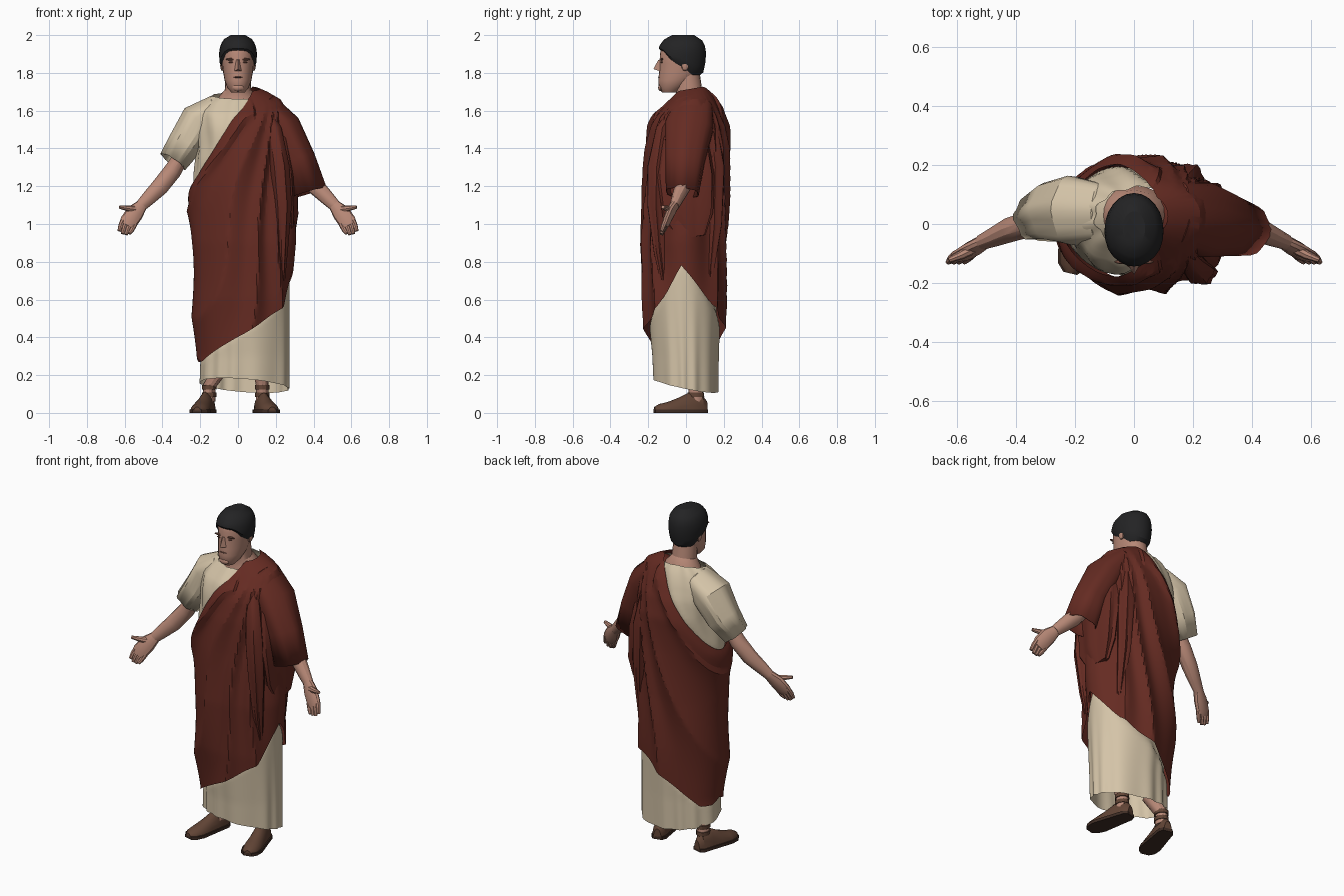
import bpy, bmesh, math
from mathutils import Vector

if "Cube" in bpy.data.objects:
    bpy.data.objects.remove(bpy.data.objects["Cube"])

def mat(name, r, g, b):
    m = bpy.data.materials.new(name)
    m.diffuse_color = (r, g, b, 1)
    m.use_nodes = True
    m.node_tree.nodes["Principled BSDF"].inputs["Base Color"].default_value = m.diffuse_color
    return m

CREAM = mat("cream wool", .66, .55, .39)
RED = mat("dark red wool", .13, .024, .016)
SKIN = mat("skin", .48, .25, .185)
SHADE = mat("lip and brow", .16, .07, .05)
HAIR = mat("black hair", .017, .017, .018)
LEATHER = mat("brown leather", .12, .058, .036)
SOLE = mat("dark sole", .05, .026, .018)

def finish(bm, name, material, thick=0, angle=30):
    bmesh.ops.recalc_face_normals(bm, faces=bm.faces[:])
    me = bpy.data.meshes.new(name)
    bm.to_mesh(me)
    bm.free()
    ob = bpy.data.objects.new(name, me)
    bpy.context.collection.objects.link(ob)
    me.materials.append(material)
    if thick:
        mod = ob.modifiers.new("thickness", 'SOLIDIFY')
        mod.thickness, mod.offset = thick, -1
    bpy.ops.object.select_all(action='DESELECT')
    ob.select_set(True)
    bpy.context.view_layer.objects.active = ob
    bpy.ops.object.shade_smooth_by_angle(angle=math.radians(angle))
    return ob

def loft(name, rings, material, start=True, end=True, thick=0, angle=30, keep=None):
    bm = bmesh.new()
    rows = [[bm.verts.new(p) for p in r] for r in rings]
    n = len(rows[0])
    for r, (a, b) in enumerate(zip(rows, rows[1:])):
        for i in range(n):
            j = (i + 1) % n
            if keep is None or keep[r][i]:
                bm.faces.new((a[i], a[j], b[j], b[i]))
    if start:
        bm.faces.new(rows[0])
    if end:
        bm.faces.new(rows[-1])
    bmesh.ops.delete(bm, geom=[v for v in bm.verts if not v.link_faces], context='VERTS')
    return finish(bm, name, material, thick, angle)

def interp(table, k):
    """Linear lookup in rows of (key, values...)."""
    for a, b in zip(table, table[1:]):
        if k <= b[0]:
            f = max(0, (k - a[0]) / (b[0] - a[0]))
            return [u + (v - u) * f for u, v in zip(a[1:], b[1:])]
    return list(table[-1][1:])

def ramp(x):
    x = max(0, min(1, x))
    return x * x * (3 - 2 * x)

def tube(name, path, material, n=12, start=True, end=True, thick=0, fold=0):
    """Path of (x, y, z, in-plane radius, depth radius)."""
    pts = [Vector(p[:3]) for p in path]
    rings = []
    for i, p in enumerate(path):
        d = (pts[min(i + 1, len(pts) - 1)] - pts[max(i - 1, 0)]).normalized()
        u = d.cross(Vector((0, 1, 0))).normalized()
        v = u.cross(d)
        ring = []
        for k in range(n):
            a = 2 * math.pi * k / n
            w = 1 + fold * i / len(path) * math.cos(6 * a + .6)
            ring.append(pts[i] + (u * math.cos(a) * p[3] + v * math.sin(a) * p[4]) * w)
        rings.append(ring)
    return loft(name, rings, material, start, end, thick)

def blob(name, loc, size, material):
    bm = bmesh.new()
    bmesh.ops.create_uvsphere(bm, u_segments=10, v_segments=6, radius=1)
    for v in bm.verts:
        v.co = Vector(loc) + Vector(c * s for c, s in zip(v.co, size))
    return finish(bm, name, material)

# Body outline: z, xmin, xmax, ymin, ymax
BODY = [(.10, -.215, .28, -.18, .178), (.3, -.207, .28, -.188, .18),
        (.6, -.222, .28, -.215, .19), (.9, -.24, .28, -.222, .195),
        (1.2, -.245, .27, -.208, .21), (1.4, -.222, .26, -.203, .225),
        (1.52, -.225, .265, -.185, .21), (1.6, -.22, .26, -.155, .18),
        (1.66, -.18, .228, -.11, .148), (1.7, -.115, .16, -.07, .12),
        (1.73, -.065, .09, -.045, .1)]
HEM = [(-180, .3), (-155, .27), (-90, .42), (-40, .56), (-25, .64), (-3, .78),
       (20, .68), (45, .57), (90, .45), (120, .35), (145, .27), (165, .27), (180, .3)]

def body(th, z, off):
    x0, x1, y0, y1 = interp(BODY, z)
    p = Vector(((x0 + x1) / 2 + ((x1 - x0) / 2 + off) * math.cos(th),
                (y0 + y1) / 2 + ((y1 - y0) / 2 + off) * math.sin(th), z))
    p.z += .18 * (p.y - .05) * ramp((z - 1.54) / .14)    # collar leans forward
    return p

def hem(th):
    return interp(HEM, math.degrees(th))[0]

def wrap_top(th):
    z = 1.72
    while z > 1.2 and z > 1.2 + 1.6 * (body(th, z, 0).x + .25):
        z -= .002
    return z

# Tunic: only where it shows, easing inwards under the wrap's edges
N = 120
angles = [-math.pi + 2 * math.pi * i / N for i in range(N)]
tops = [wrap_top(t) for t in angles]
rows, shown = [], []
for j in range(61):
    ring, vis = [], []
    for th, top in zip(angles, tops):
        low = .145 - .035 * math.sin(th) - .018 * math.cos(th)
        high = 1.685
        z = low + (high - low) * j / 60
        vis.append(z < hem(th) + .09 or z > top - .14)
        off = -.006 - .02 * ramp((z - hem(th)) / .06) * ramp((top - z) / .06)
        if z < .7:
            off -= .009 * (.7 - z) * (1 + math.sin(12 * th + 2 * math.sin(3 * th)))
        elif z > top:
            off += .005 * math.sin(11 * th + 9 * z) * ramp((z - top) / .08)
        ring.append(body(th, z, off))
    rows.append(ring)
    shown.append(vis)
loft("tunic", rows, CREAM, False, False, keep=shown)

# Red wrap: folds fan out from the left shoulder, thick roll along the top edge
rows = []
M = 52
for j in range(M + 1):
    t = j / M
    ring = []
    for th, top in zip(angles, tops):
        z = hem(th) + (top - hem(th)) * t
        p = body(th, z, 0)
        dx, dz = .2 - p.x, 1.85 - z
        phi = math.atan2(dx, dz)
        grow = min(1, math.hypot(dx, dz) / .7) * (1 - ramp((t - .85) / .15))
        ridge = 1 - abs(math.sin(20 * phi + 1.3 * math.sin(9 * phi) + .5 * math.sin(5 * z + th)))
        off = .001 + .028 * grow * ridge
        if t > .88 and top < 1.7:
            off += .016 * math.sin(math.pi * (t - .88) / .12)
        ring.append(body(th, z, off))
    rows.append(ring)
loft("wrap", rows, RED, False, False, 0, 20)

# Sleeves
tube("right_sleeve", [(-.03, .035, 1.61, .04, .06), (-.12, .04, 1.605, .075, .1),
     (-.205, .045, 1.545, .1, .12), (-.28, .04, 1.425, .088, .1),
     (-.345, .015, 1.33, .074, .074)], CREAM, 24, True, False, .004, .1)
tube("left_sleeve", [(.06, .035, 1.62, .04, .06), (.15, .035, 1.615, .075, .11),
     (.235, .015, 1.51, .097, .13), (.318, -.005, 1.34, .09, .105),
     (.37, -.02, 1.165, .099, .088)], RED, 24, True, False, .004, .06)

# Cloth hanging below the left arm
tube("side_drape", [(.18, 0, 1.6, .02, .05), (.225, 0, 1.45, .055, .12),
     (.255, 0, 1.25, .055, .15), (.27, .01, 1.05, .045, .13),
     (.275, .03, .93, .022, .07)], RED, 24, fold=.2)
tube("front_drape", [(.14, -.05, 1.64, .012, .012), (.19, -.125, 1.5, .04, .035),
     (.22, -.155, 1.3, .05, .05), (.235, -.16, 1.1, .045, .045),
     (.235, -.14, .85, .025, .03), (.235, -.12, .7, .012, .015)], RED, 18, fold=.25)
tube("back_drape", [(.13, .09, 1.64, .012, .012), (.165, .135, 1.5, .035, .035),
     (.19, .155, 1.3, .045, .05), (.2, .15, 1, .035, .04),
     (.21, .125, .72, .012, .018)], RED, 18, fold=.25)

# Arms and hands, palms forward
for s, side in ((-1, "right"), (1, "left")):
    tube(side + "_arm", [(s * .285, .01, 1.38, .04, .045), (s * .347, .003, 1.28, .047, .046),
         (s * .415, -.018, 1.195, .046, .043), (s * .475, -.045, 1.135, .038, .033),
         (s * .515, -.062, 1.095, .031, .026)], SKIN)
    tube(side + "_palm", [(s * .505, -.058, 1.105, .029, .025), (s * .545, -.083, 1.06, .047, .024),
         (s * .58, -.105, 1.01, .047, .02), (s * .59, -.114, .99, .04, .014)], SKIN)
    for k, o in enumerate((-.033, -.011, .011, .033)):
        tip = .95 + (.006 if k in (0, 3) else -.004)
        tube(side + "_finger_%d" % (k + 1),
             [(s * (.575 + o * .85), -.102, 1.015 + o * .5, .0145, .014),
              (s * (.592 + o * .85), -.118, .98 + o * .4, .0135, .013),
              (s * (.602 + o * .8), -.129, tip + o * .2, .01, .009)], SKIN, 8)
    tube(side + "_thumb", [(s * .535, -.08, 1.075, .02, .018), (s * .585, -.105, 1.083, .015, .015),
         (s * .627, -.122, 1.09, .009, .009)], SKIN, 8)

# Neck and head: z, half width, front y, back y
HEAD = [(1.695, .034, -.125, -.05), (1.72, .056, -.143, -.01), (1.76, .071, -.147, .045),
        (1.80, .078, -.143, .078), (1.85, .084, -.14, .09), (1.90, .088, -.138, .093),
        (1.94, .08, -.128, .086), (1.968, .06, -.103, .068), (1.987, .025, -.06, .03)]

def skull(th, z, off=0):
    w, y0, y1 = interp(HEAD, z)
    return Vector(((w + off) * math.cos(th),
                   (y0 + y1) / 2 + ((y1 - y0) / 2 + off) * math.sin(th), z))

turn = [2 * math.pi * i / 24 for i in range(24)]
loft("head", [[skull(t, r[0]) for t in turn] for r in HEAD], SKIN)
tube("neck", [(0, .03, 1.6, .13, .1), (0, .03, 1.675, .1, .085),
     (0, .015, 1.71, .07, .07), (0, .0, 1.8, .065, .072)], SKIN, 20)

# Hair cap with a hairline that drops behind the ears
LINE = [(0, 1.92), (38, 1.915), (55, 1.88), (72, 1.855), (85, 1.84), (105, 1.82),
        (125, 1.79), (180, 1.775)]
rows = []
for j in range(9):
    ring = []
    for t in turn:
        d = abs((math.degrees(t) + 90 + 180) % 360 - 180)
        low = interp(LINE, d)[0]
        p = skull(t, low + (1.987 - low) * j / 8, .013 if j else .003)
        p.z += .013 * j / 8
        ring.append(p)
    rows.append(ring)
loft("hair", rows, HAIR, False, True)

# Face
bm = bmesh.new()
v = [bm.verts.new(c) for c in ((-.013, -.13, 1.872), (.013, -.13, 1.872), (0, -.147, 1.868),
     (-.022, -.134, 1.808), (.022, -.134, 1.808), (0, -.173, 1.82))]
for f in ((0, 2, 5, 3), (2, 1, 4, 5), (3, 5, 4), (0, 1, 2), (0, 3, 4, 1)):
    bm.faces.new([v[i] for i in f])
finish(bm, "nose", SKIN)
blob("lips", (0, -.141, 1.777), (.024, .008, .004), SHADE)
blob("chin", (0, -.13, 1.722), (.032, .018, .02), SKIN)
for s, side in ((-1, "right"), (1, "left")):
    blob(side + "_ear", (s * .084, -.005, 1.84), (.011, .02, .03), SKIN)
    blob(side + "_eye", (s * .035, -.128, 1.856), (.016, .006, .004), SHADE)
    blob(side + "_brow", (s * .037, -.128, 1.872), (.03, .008, .006), SHADE)

# Lower legs and sandals: distance from heel, half width, height
FOOT = [(0, .022, .05), (.025, .038, .085), (.09, .042, .1), (.15, .047, .07),
        (.215, .052, .045), (.26, .042, .035), (.285, .018, .02)]
for side, hx, dx, lean, tx in (("right", -.15, -.24, .012, -.09), ("left", .115, .24, 0, .12)):
    d = Vector((dx, -1, 0)).normalized()
    w = Vector((-d.y, d.x, 0))
    heel = Vector((hx, .11, 0))
    half = [math.pi * i / 10 for i in range(11)]
    loft(side + "_sandal", [[heel + d * t + w * math.cos(a) * r + Vector((0, 0, .012 + h * math.sin(a)))
         for a in half] for t, r, h in FOOT], LEATHER)
    loft(side + "_sole", [[heel + d * t + w * (q * (r + .006)) + Vector((0, 0, z))
         for q, z in ((-1, 0), (1, 0), (1, .018), (-1, .018))] for t, r, h in FOOT], SOLE)
    a = heel + d * .06
    a.x += lean
    tube(side + "_leg", [(a.x, a.y, .06, .034, .04), (a.x, a.y, .14, .033, .038),
         (tx, .02, .24, .042, .045)], SKIN)
    for k, z in enumerate((.085, .125)):
        tube(side + "_strap_%d" % (k + 1), [(a.x, a.y, z, .038, .045),
             (a.x, a.y, z + .022, .038, .044)], LEATHER)
